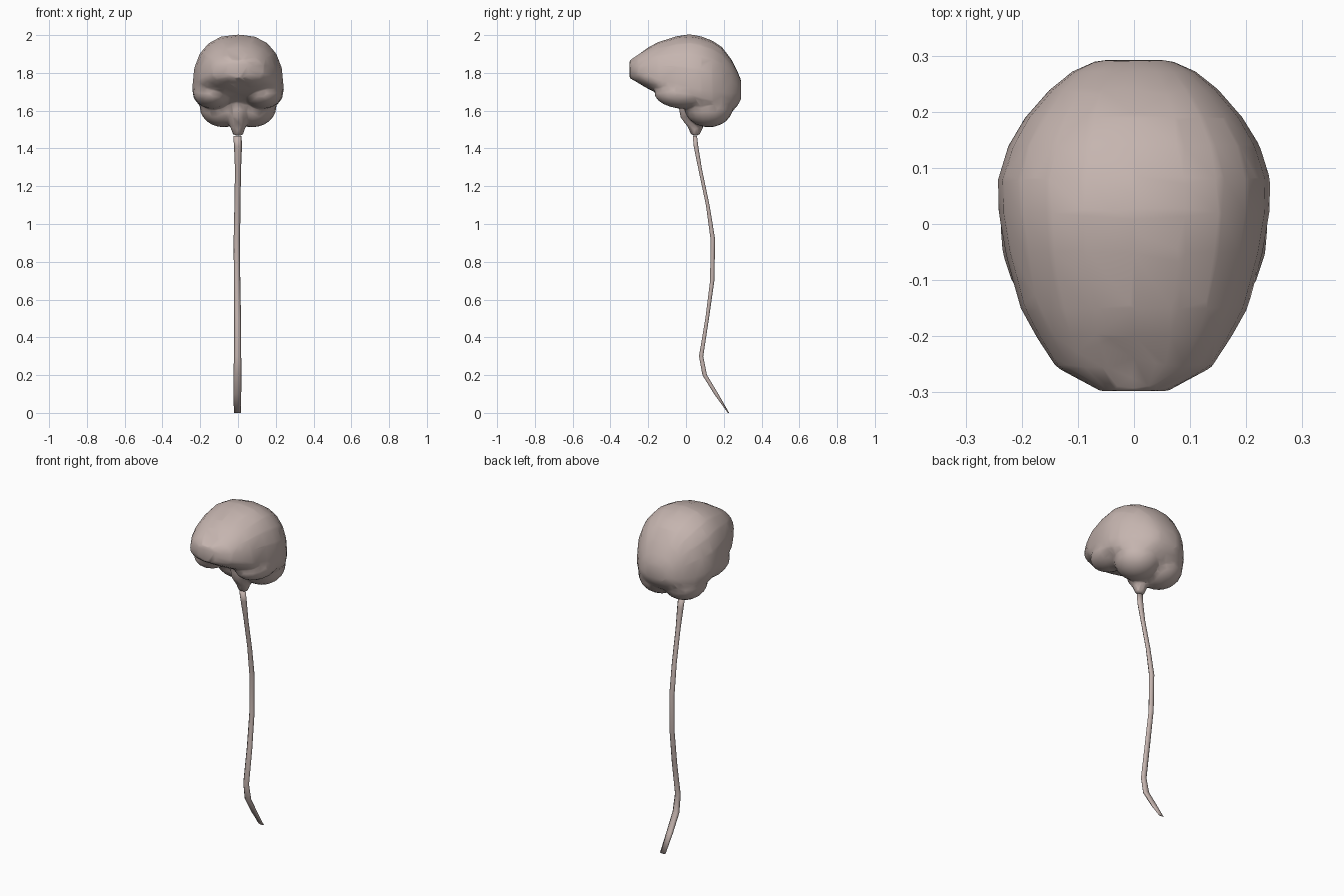
import bpy, bmesh, math
from mathutils import Matrix, Vector

if "Cube" in bpy.data.objects:
    bpy.data.objects.remove(bpy.data.objects["Cube"])

mat = bpy.data.materials.new("tissue")
mat.diffuse_color = (0.56, 0.46, 0.43, 1)
mat.use_nodes = True
mat.node_tree.nodes["Principled BSDF"].inputs["Base Color"].default_value = mat.diffuse_color


def loft(bm, rings):
    """Skin a list of equal-length point rings and cap both ends."""
    vs = [[bm.verts.new(p) for p in r] for r in rings]
    n = len(vs[0])
    for a, b in zip(vs, vs[1:]):
        for i in range(n):
            j = (i + 1) % n
            bm.faces.new((a[i], a[j], b[j], b[i]))
    bm.faces.new(vs[0][::-1])
    bm.faces.new(vs[-1])


def ellipsoid(bm, centre, radii):
    m = Matrix.Translation(centre) @ Matrix.Diagonal((*radii, 1))
    bmesh.ops.create_uvsphere(bm, u_segments=20, v_segments=12, radius=1, matrix=m)


def make(name, bm):
    bmesh.ops.recalc_face_normals(bm, faces=bm.faces[:])
    me = bpy.data.meshes.new(name)
    bm.to_mesh(me)
    bm.free()
    me.materials.append(mat)
    me.shade_smooth()
    ob = bpy.data.objects.new(name, me)
    bpy.context.collection.objects.link(ob)
    return ob


def spow(v, e):
    return math.copysign(abs(v) ** e, v)


# Cerebrum sections from front to back: y, half width, top, widest height, bottom
sections = [
    (-0.298, 0.06, 1.870, 1.82, 1.77),
    (-0.255, 0.14, 1.900, 1.80, 1.745),
    (-0.20, 0.175, 1.935, 1.78, 1.715),
    (-0.15, 0.203, 1.962, 1.76, 1.69),
    (-0.05, 0.230, 1.994, 1.74, 1.65),
    (0.02, 0.242, 2.004, 1.72, 1.62),
    (0.08, 0.243, 1.994, 1.71, 1.58),
    (0.14, 0.224, 1.970, 1.70, 1.56),
    (0.19, 0.194, 1.937, 1.69, 1.56),
    (0.24, 0.150, 1.872, 1.69, 1.59),
    (0.272, 0.11, 1.81, 1.69, 1.625),
    (0.292, 0.065, 1.76, 1.70, 1.66),
]
bm = bmesh.new()
rings = []
for k, (y, w, top, mid, bot) in enumerate(sections):
    ring = []
    for i in range(20):
        a = math.tau * i / 20
        c, s = spow(math.cos(a), 0.84), spow(math.sin(a), 0.84)
        z = mid + s * (top - mid if s > 0 else mid - bot)
        notch = 0.018 if k < 2 and abs(c) < 0.05 else 0
        ring.append((w * c, y + notch, z))
    rings.append(ring)
loft(bm, rings)

# Temporal lobes, cerebellum
for side in (-1, 1):
    ellipsoid(bm, (side * 0.133, -0.005, 1.695), (0.106, 0.163, 0.085))
    ellipsoid(bm, (side * 0.075, 0.12, 1.62), (0.128, 0.13, 0.108))

# Brain stem: z, y centre, x radius, y radius
stem = [(1.468, 0.05, 0.026, 0.02), (1.515, 0.05, 0.042, 0.042),
        (1.565, 0.035, 0.052, 0.066), (1.615, 0.03, 0.06, 0.068),
        (1.72, 0.03, 0.06, 0.08)]
loft(bm, [[(rx * math.cos(math.tau * i / 12), y + ry * math.sin(math.tau * i / 12), z)
           for i in range(12)] for z, y, rx, ry in stem])
brain = make("brain", bm)

# Fuse the lobes into one soft, low-poly skin
m = brain.modifiers.new("fuse", 'REMESH')
m.mode = 'VOXEL'
m.voxel_size = 0.009
m.use_smooth_shade = True
m = brain.modifiers.new("soften", 'SMOOTH')
m.factor = 0.5
m.iterations = 4
m = brain.modifiers.new("low_poly", 'DECIMATE')
m.ratio = 0.045

# Spinal cord: z, x centre, y centre, x radius, y radius
cord = [(1.465, -0.003, 0.047, 0.022, 0.013), (1.41, 0, 0.053, 0.021, 0.014),
        (1.29, 0, 0.075, 0.016, 0.011), (1.1, -0.003, 0.115, 0.016, 0.011),
        (0.92, -0.006, 0.142, 0.017, 0.014), (0.7, -0.005, 0.139, 0.017, 0.013),
        (0.5, -0.002, 0.112, 0.018, 0.011), (0.3, -0.002, 0.08, 0.019, 0.013),
        (0.2, -0.003, 0.099, 0.022, 0.014), (0.1, -0.004, 0.16, 0.021, 0.013),
        (0.0, -0.003, 0.225, 0.018, 0.004)]
bm = bmesh.new()
loft(bm, [[(x + rx * math.cos(math.tau * i / 6), y + ry * math.sin(math.tau * i / 6), z)
           for i in range(6)] for z, x, y, rx, ry in cord])
make("spinal_cord", bm)
